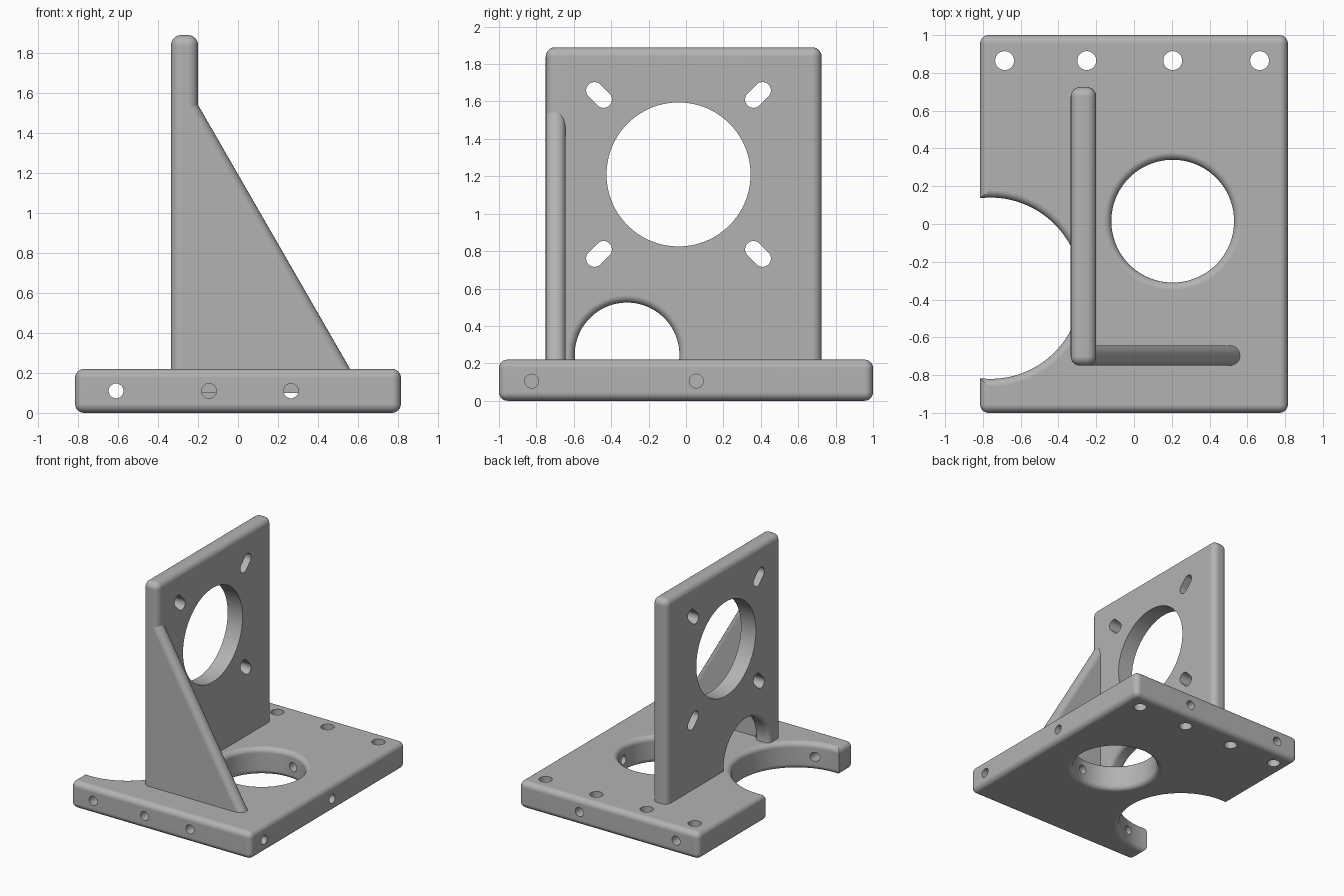
import bpy, bmesh, math
from mathutils import Vector

cube = bpy.data.objects.get("Cube")
if cube:
    bpy.data.objects.remove(cube, do_unlink=True)

grey = bpy.data.materials.new("plain grey")
grey.use_nodes = True
grey.diffuse_color = (0.45, 0.45, 0.45, 1)
grey.node_tree.nodes["Principled BSDF"].inputs["Base Color"].default_value = (0.45, 0.45, 0.45, 1)


def make_object(name, bm):
    bmesh.ops.recalc_face_normals(bm, faces=bm.faces)
    mesh = bpy.data.meshes.new(name)
    bm.to_mesh(mesh)
    bm.free()
    mesh.materials.append(grey)
    obj = bpy.data.objects.new(name, mesh)
    bpy.context.collection.objects.link(obj)
    return obj


def round_edges(bm, edges, radius):
    bmesh.ops.bevel(bm, geom=edges, offset=radius, segments=6, profile=0.5, affect='EDGES')


def rounded_box(name, low, high, radius):
    low, high = Vector(low), Vector(high)
    bm = bmesh.new()
    bmesh.ops.create_cube(bm, size=1)
    bmesh.ops.scale(bm, vec=high - low, verts=bm.verts)
    bmesh.ops.translate(bm, vec=(low + high) / 2, verts=bm.verts)
    round_edges(bm, bm.edges[:], radius)
    return make_object(name, bm)


def hole_cutter(axis, centre, rings, sides=32, slot=(0, 0)):
    """Lofts rings of (position along axis, radius); slot stretches the circle along a direction."""
    bm = bmesh.new()
    stretch = Vector(slot)
    loops = []
    for along, radius in rings:
        loop = []
        for i in range(sides):
            angle = 2 * math.pi * (i + 0.5) / sides
            point = Vector((math.cos(angle), math.sin(angle)))
            shift = stretch if point.dot(stretch) > 0 else -stretch
            co = list(Vector(centre) + point * radius + shift)
            co.insert("XYZ".index(axis), along)
            loop.append(bm.verts.new(co))
        loops.append(loop)
    for a, b in zip(loops, loops[1:]):
        for i in range(sides):
            j = (i + 1) % sides
            bm.faces.new((a[i], a[j], b[j], b[i]))
    bm.faces.new(loops[0])
    bm.faces.new(loops[-1])
    cutter = make_object("cutter", bm)
    cutter.hide_render = True
    return cutter


def flared_rings(low, high, radius, fillet, steps=6):
    """Rings of a hole whose two rims are rounded over."""
    rim = []
    for i in range(steps + 1):
        a = math.pi / 2 * i / steps
        rim.append((fillet * (1 - math.sin(a)), radius + fillet * (1 - math.cos(a))))
    rim.append((-0.05, radius + fillet))
    bottom = [(low + d, r) for d, r in reversed(rim)]
    top = [(high - d, r) for d, r in rim]
    return bottom + top


def finish(obj, cutters=()):
    bpy.ops.object.select_all(action='DESELECT')
    bpy.context.view_layer.objects.active = obj
    obj.select_set(True)
    for cutter in cutters:
        mod = obj.modifiers.new("cut", 'BOOLEAN')
        mod.operation = 'DIFFERENCE'
        mod.solver = 'EXACT'
        mod.object = cutter
        bpy.ops.object.modifier_apply(modifier=mod.name)
        bpy.data.objects.remove(cutter, do_unlink=True)
    bpy.ops.object.shade_smooth_by_angle(angle=math.radians(35))
    mod = obj.modifiers.new("even normals", 'WEIGHTED_NORMAL')
    mod.keep_sharp = True
    bpy.ops.object.modifier_apply(modifier=mod.name)


# Base plate with a round opening, a side notch and bolt holes
T = 0.22
base = rounded_box("base_plate", (-0.815, -1, 0), (0.815, 1, T), 0.045)
cutters = [
    hole_cutter('Z', (0.205, 0.015), flared_rings(0, T, 0.325, 0.04), 80),
    hole_cutter('Z', (-0.76, -0.34), flared_rings(0, T, 0.48, 0.04), 96),
]
for x in (-0.685, -0.25, 0.205, 0.665):
    cutters.append(hole_cutter('Z', (x, 0.865), [(-0.1, 0.05), (0.4, 0.05)]))
for x, end in ((-0.61, 1.1), (-0.145, -0.6), (0.265, 1.1)):
    cutters.append(hole_cutter('Y', (x, 0.11), [(-1.1, 0.037), (end, 0.037)]))
for y in (-0.825, 0.055):
    cutters.append(hole_cutter('X', (y, 0.105), [(0.4, 0.037), (0.9, 0.037)]))
finish(base, cutters)

# Upright plate with a large bore, four radial slots and an arch at its foot
X0, X1 = -0.335, -0.2
wall = rounded_box("upright_plate", (X0, -0.75, 0.15), (X1, 0.725, 1.89), 0.05)
through = (X0 - 0.1, X1 + 0.1)
cutters = [
    hole_cutter('X', (-0.04, 1.21), [(x, 0.385) for x in through], 96),
    hole_cutter('X', (-0.315, 0.245), flared_rings(X0, X1, 0.28, 0.04), 80),
]
for sy in (-1, 1):
    for sz in (-1, 1):
        cutters.append(hole_cutter('X', (-0.04 + sy * 0.425, 1.21 + sz * 0.425),
                                   [(x, 0.045) for x in through],
                                   slot=(sy * 0.024, sz * 0.024)))
finish(wall, cutters)

# Triangular gusset with a rounded sloping edge
bm = bmesh.new()
outline = [(-0.26, 0.1), (0.63, 0.1), (-0.26, 1.645)]
face = bm.faces.new([bm.verts.new((x, -0.75, z)) for x, z in outline])
extruded = bmesh.ops.extrude_face_region(bm, geom=[face])
moved = [v for v in extruded["geom"] if isinstance(v, bmesh.types.BMVert)]
bmesh.ops.translate(bm, vec=(0, 0.107, 0), verts=moved)
slopes = []
for edge in bm.edges:
    d = edge.verts[0].co - edge.verts[1].co
    if abs(d.x) > 0.1 and abs(d.z) > 0.1:
        slopes.append(edge)
round_edges(bm, slopes, 0.05)
finish(make_object("gusset", bm))
